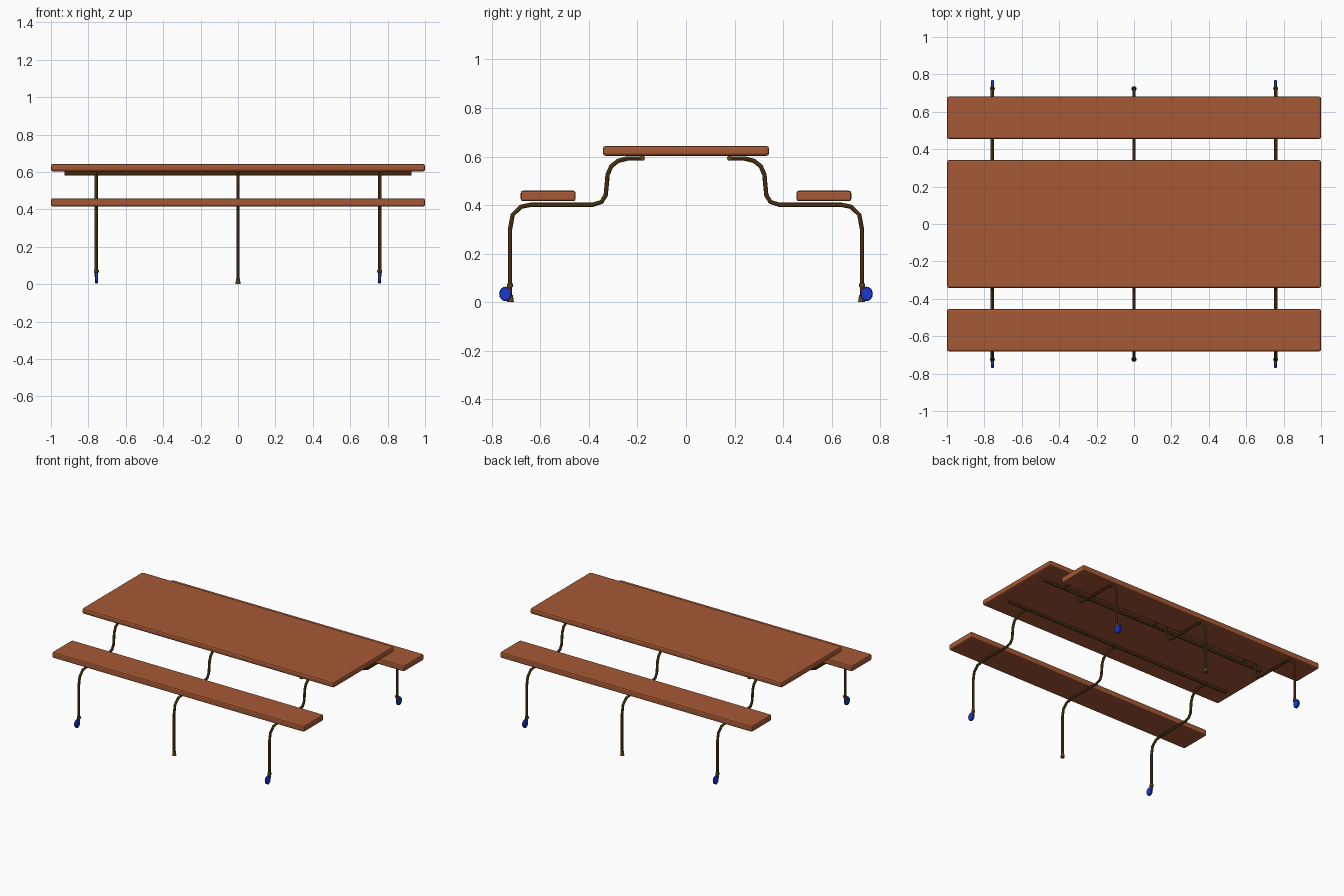
import bpy
from math import pi

if "Cube" in bpy.data.objects:
    bpy.data.objects.remove(bpy.data.objects["Cube"])


def material(name, color):
    m = bpy.data.materials.new(name)
    m.diffuse_color = (*color, 1)
    m.use_nodes = True
    m.node_tree.nodes["Principled BSDF"].inputs["Base Color"].default_value = m.diffuse_color
    return m


WOOD = material("wood", (0.38, 0.10, 0.035))
STEEL = material("brown_steel", (0.12, 0.055, 0.012))
BLUE = material("blue_wheel", (0.01, 0.04, 0.65))


def finish(ob, name, mat):
    ob.name = name
    ob.data.materials.clear()
    ob.data.materials.append(mat)
    return ob


def slab(name, y, width, z0, z1, bevel):
    bpy.ops.mesh.primitive_cube_add(size=1, location=(0, y, (z0 + z1) / 2))
    ob = finish(bpy.context.object, name, WOOD)
    ob.scale = (2, width, z1 - z0)
    bpy.ops.object.transform_apply(location=False, rotation=False, scale=True)
    mod = ob.modifiers.new("rounded_edges", "BEVEL")
    mod.width = bevel
    mod.segments = 2


def tube(name, points, radius):
    cu = bpy.data.curves.new(name, "CURVE")
    cu.dimensions = "3D"
    cu.bevel_depth = radius
    cu.bevel_resolution = 2
    cu.use_fill_caps = True
    sp = cu.splines.new("POLY")
    sp.points.add(len(points) - 1)
    for p, co in zip(sp.points, points):
        p.co = (*co, 1)
    ob = bpy.data.objects.new(name, cu)
    bpy.context.collection.objects.link(ob)
    bpy.ops.object.select_all(action="DESELECT")
    ob.select_set(True)
    bpy.context.view_layer.objects.active = ob
    bpy.ops.object.convert(target="MESH")
    finish(bpy.context.object, name, STEEL)
    bpy.ops.object.shade_smooth_by_angle()


def cone(name, loc, r1, r2, depth, mat=STEEL, rot=(0, 0, 0), sides=12):
    bpy.ops.mesh.primitive_cone_add(vertices=sides, radius1=r1, radius2=r2,
                                    depth=depth, location=loc, rotation=rot)
    ob = finish(bpy.context.object, name, mat)
    bpy.ops.object.shade_smooth_by_angle()
    return ob


# Table top
slab("table_top", 0, 0.685, 0.603, 0.644, 0.012)

# Bent leg profile (y, z) above the foot
BENDS = [(0.725, 0.30), (0.714, 0.36), (0.68, 0.393), (0.64, 0.401), (0.385, 0.401),
         (0.348, 0.413), (0.331, 0.44), (0.326, 0.49), (0.323, 0.525),
         (0.308, 0.56), (0.28, 0.582), (0.24, 0.592), (0.175, 0.592)]

for side, s in (("front", -1), ("back", 1)):
    # Bench seat and long rail under the table
    slab(f"{side}_bench", s * 0.568, 0.226, 0.416, 0.459, 0.009)
    tube(f"{side}_rail", [(-0.927, s * 0.18, 0.593), (0.927, s * 0.18, 0.593)], 0.011)

    for x in (-0.757, 0, 0.757):
        bottom = 0.0 if x == 0 else 0.04
        path = [(x, s * 0.725, bottom)] + [(x, s * y, z) for y, z in BENDS]
        tube(f"{side}_leg", path, 0.009)
        if x == 0:
            # Flared floor foot
            cone(f"{side}_foot", (x, s * 0.723, 0.015), 0.014, 0.010, 0.03)
        else:
            # Collar and caster wheel
            cone(f"{side}_collar", (x, s * 0.725, 0.07), 0.013, 0.013, 0.014)
            wheel = cone(f"{side}_wheel", (x, s * 0.744, 0.034), 0.03, 0.03, 0.017,
                         BLUE, (0, pi / 2, 0), 16)
            wheel.scale = (1, 0.85, 1)
            mod = wheel.modifiers.new("rim", "BEVEL")
            mod.width = 0.004
            mod.segments = 1
